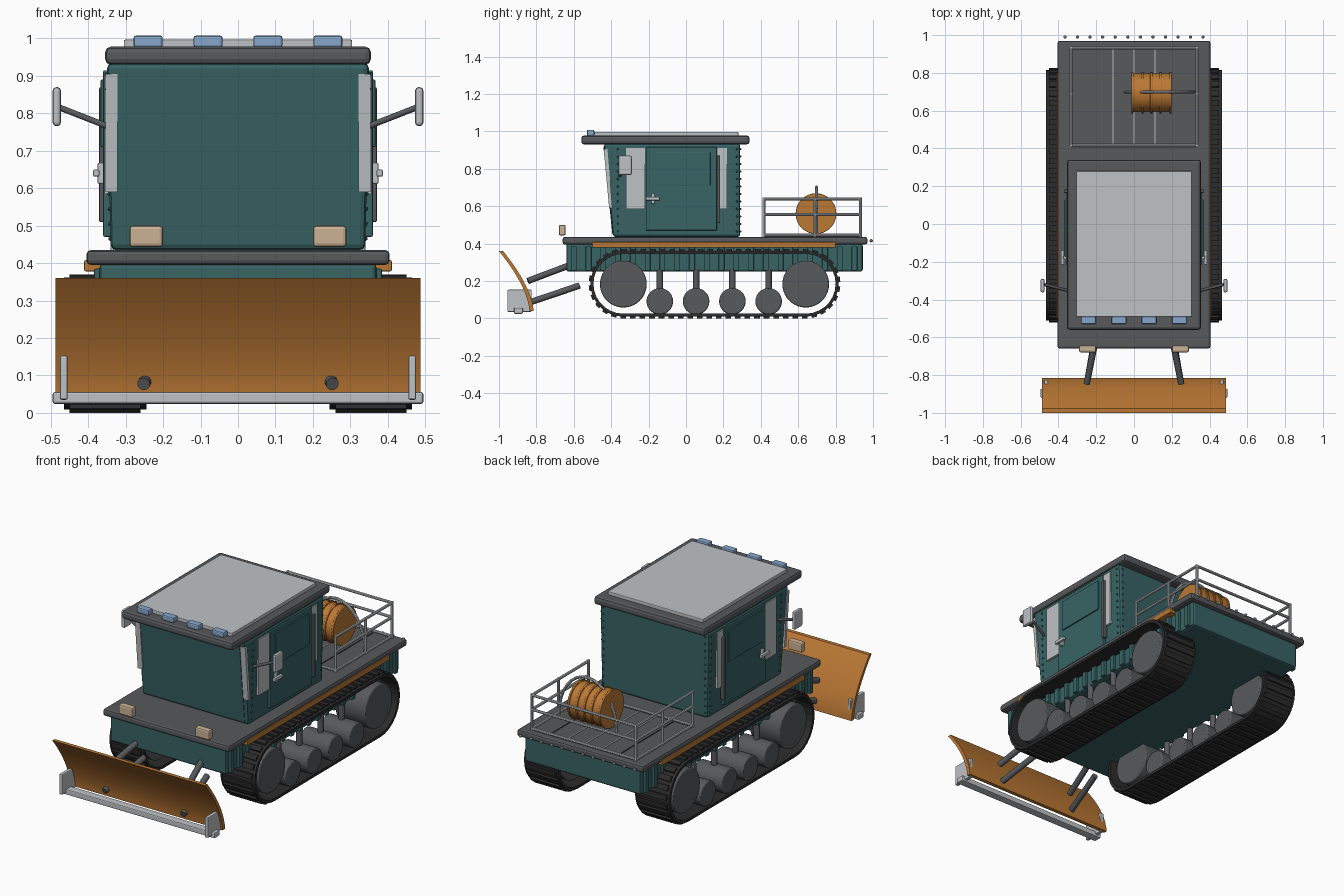
import bpy, bmesh, math
from mathutils import Vector, Matrix

old = bpy.data.objects.get("Cube")
if old:
    bpy.data.objects.remove(old)


def material(name, rgb):
    m = bpy.data.materials.new(name)
    m.use_nodes = True
    m.diffuse_color = (*rgb, 1)
    m.node_tree.nodes["Principled BSDF"].inputs["Base Color"].default_value = (*rgb, 1)
    return m


TEAL = material("teal paint", (0.04, 0.125, 0.13))
GREY = material("dark grey metal", (0.095, 0.1, 0.105))
BLACK = material("black rubber", (0.025, 0.025, 0.026))
ORANGE = material("orange paint", (0.5, 0.19, 0.035))
LIGHT = material("light grey metal", (0.52, 0.54, 0.56))
BLUE = material("blue lamp", (0.24, 0.38, 0.6))
TAN = material("tan lamp", (0.6, 0.45, 0.3))


def finish(name, bm, mat, bevel=0, smooth=False):
    bmesh.ops.recalc_face_normals(bm, faces=bm.faces)
    me = bpy.data.meshes.new(name)
    bm.to_mesh(me)
    bm.free()
    ob = bpy.data.objects.new(name, me)
    bpy.context.collection.objects.link(ob)
    me.materials.append(mat)
    if bevel:
        b = ob.modifiers.new("bevel", "BEVEL")
        b.width, b.segments = bevel, 2
    if smooth:
        bpy.ops.object.select_all(action="DESELECT")
        ob.select_set(True)
        bpy.context.view_layer.objects.active = ob
        bpy.ops.object.shade_smooth_by_angle(angle=math.radians(35))
    return ob


def add_box(bm, centre, size, rot=Matrix()):
    mat = Matrix.Translation(centre) @ rot @ Matrix.Diagonal((*size, 1))
    return bmesh.ops.create_cube(bm, size=1, matrix=mat)["verts"]


def box(name, x, y, z, mat, bevel=0):
    """Box from (low, high) ranges."""
    bm = bmesh.new()
    add_box(bm, [(a + b) / 2 for a, b in (x, y, z)], [abs(b - a) for a, b in (x, y, z)])
    return finish(name, bm, mat, bevel)


def add_rod(bm, a, b, r, sides=12):
    a, b = Vector(a), Vector(b)
    d = b - a
    mat = Matrix.Translation((a + b) / 2) @ d.to_track_quat("Z", "Y").to_matrix().to_4x4()
    bmesh.ops.create_cone(bm, cap_ends=True, segments=sides, radius1=r, radius2=r,
                          depth=d.length, matrix=mat)


def rod(name, a, b, r, mat, sides=16, bevel=0):
    bm = bmesh.new()
    add_rod(bm, a, b, r, sides)
    return finish(name, bm, mat, bevel, True)


def prism(name, yz, x0, x1, mat, bevel=0, smooth=False):
    """Side profile extruded along x."""
    bm = bmesh.new()
    face = bm.faces.new([bm.verts.new((x0, y, z)) for y, z in yz])
    new = bmesh.ops.extrude_face_region(bm, geom=[face])["geom"]
    bmesh.ops.translate(bm, vec=(x1 - x0, 0, 0), verts=[v for v in new if isinstance(v, bmesh.types.BMVert)])
    return finish(name, bm, mat, bevel, smooth)


def studs(name, points, r, mat):
    bm = bmesh.new()
    for p in points:
        bmesh.ops.create_icosphere(bm, subdivisions=1, radius=r, matrix=Matrix.Translation(p))
    return finish(name, bm, mat)


# Hull, deck and side ribs
box("hull", (-0.37, 0.37), (-0.64, 0.945), (0.25, 0.4), TEAL, 0.012)
box("deck", (-0.405, 0.405), (-0.66, 0.97), (0.395, 0.435), GREY, 0.012)
bm = bmesh.new()
for s in (-1, 1):
    for i in range(20):
        add_box(bm, (s * 0.372, -0.6 + i * 0.079, 0.32), (0.026, 0.03, 0.13))
finish("hull_ribs", bm, TEAL, 0.004)
studs("rear_knobs", [(-0.365 + i * 0.0664, 0.99, 0.415) for i in range(12)], 0.01, LIGHT)

# Cab, wider and further forward at the top
bm = bmesh.new()
for v in add_box(bm, (0, -0.05, 0.685), (0.68, 0.68, 0.5)):
    if v.co.z > 0.6:
        v.co.x *= 1.03
        if v.co.y < 0:
            v.co.y -= 0.05
finish("cab", bm, TEAL, 0.015)
prism("windscreen_panel", [(-0.394, 0.45), (-0.442, 0.92), (-0.43, 0.92), (-0.38, 0.45)],
      -0.318, 0.318, TEAL)
box("roof", (-0.355, 0.355), (-0.56, 0.34), (0.93, 0.978), GREY, 0.015)
box("roof_plate", (-0.305, 0.305), (-0.49, 0.28), (0.97, 0.997), LIGHT, 0.004)
for x in (-0.24, -0.08, 0.08, 0.24):
    box("roof_lamp", (x - 0.039, x + 0.039), (-0.53, -0.49), (0.976, 1.008), BLUE, 0.007)

for s in (-1, 1):
    # Cab side: windows, door and fittings
    prism("corner_window", [(-0.411, 0.59), (-0.44, 0.905), (-0.42, 0.905), (-0.393, 0.59)],
          s * 0.322, s * 0.354, LIGHT)
    box("front_side_window", (s * 0.34, s * 0.356), (-0.32, -0.22), (0.585, 0.91), LIGHT)
    box("rear_side_window", (s * 0.34, s * 0.356), (0.165, 0.22), (0.585, 0.91), LIGHT)
    box("door", (s * 0.335, s * 0.36), (-0.215, 0.165), (0.47, 0.915), TEAL, 0.004)
    box("door_window", (s * 0.35, s * 0.367), (-0.175, 0.13), (0.71, 0.89), TEAL, 0.003)
    box("door_bar", (s * 0.345, s * 0.371), (0.165, 0.182), (0.51, 0.87), GREY, 0.004)
    box("handle_plate", (s * 0.355, s * 0.375), (-0.185, -0.168), (0.612, 0.668), LIGHT, 0.003)
    box("handle_lever", (s * 0.37, s * 0.387), (-0.215, -0.14), (0.631, 0.65), LIGHT, 0.004)
    studs("cab_rivets", [(s * (0.341 + 0.01 * i / 11), y, 0.465 + i * 0.04)
                         for y in (-0.365, 0.272) for i in range(12)], 0.006, TEAL)
    studs("rear_cab_rivets", [(s * 0.325, 0.291, 0.465 + i * 0.04) for i in range(12)], 0.006, TEAL)

    # Mirrors and headlights
    rod("mirror_arm", (s * 0.34, -0.355, 0.762), (s * 0.475, -0.32, 0.815), 0.008, GREY)
    box("mirror", (s * 0.473, s * 0.495), (-0.362, -0.29), (0.766, 0.87), LIGHT, 0.009)
    box("headlight", (s * 0.2, s * 0.29), (-0.68, -0.643), (0.443, 0.5), TAN, 0.009)
    box("side_strip", (s * 0.36, s * 0.411), (-0.5, 0.8), (0.378, 0.408), ORANGE, 0.004)

    # Track belt as a hollow stadium loop with lugs
    y0, y1, zc, x0, x1 = -0.335, 0.64, 0.185, s * 0.245, s * 0.465
    half = (y1 - y0) / 2
    mid = (y0 + y1) / 2

    def loop(r, n=14):
        out = []
        for c, start in ((y1, -math.pi / 2), (y0, math.pi / 2)):
            for i in range(n + 1):
                a = start + math.pi * i / n
                out.append((c + r * math.cos(a), zc + r * math.sin(a)))
        return out

    bm = bmesh.new()
    rings = [[bm.verts.new((x, y, z)) for y, z in loop(r)]
             for x, r in ((x0, 0.16), (x0, 0.176), (x1, 0.176), (x1, 0.16))]
    for k in range(4):
        a, b = rings[k], rings[(k + 1) % 4]
        for i in range(len(a)):
            j = (i + 1) % len(a)
            bm.faces.new((a[i], a[j], b[j], b[i]))
    finish("track_belt", bm, BLACK)
    bm = bmesh.new()
    r, count = 0.177, 60
    total = 4 * half + 2 * math.pi * r
    for i in range(count):
        d = total * i / count
        back = d >= total / 2
        d %= total / 2
        if d < 2 * half:
            p, ang = (d - half, -r), 0
        else:
            ang = (d - 2 * half) / r
            p = (half + r * math.sin(ang), -r * math.cos(ang))
        f = -1 if back else 1
        add_box(bm, (s * 0.355, mid + f * p[0], zc + f * p[1]), (0.19, 0.03, 0.016),
                Matrix.Rotation(ang, 4, "X"))
    finish("track_lugs", bm, BLACK)

    # Wheels and their posts
    for y in (y0, y1):
        rod("drive_wheel", (s * 0.26, y, 0.183), (s * 0.452, y, 0.183), 0.125, GREY, 40, 0.006)
    for i in range(4):
        y = -0.14 + i * 0.194
        rod("road_wheel", (s * 0.26, y, 0.091), (s * 0.452, y, 0.091), 0.071, GREY, 32, 0.006)
        rod("wheel_post", (s * 0.355, y, 0.1), (s * 0.355, y, 0.27), 0.017, GREY)

    # Blade arms and end plates
    rod("upper_blade_arm", (s * 0.205, -0.62, 0.285), (s * 0.25, -0.845, 0.2), 0.017, GREY)
    rod("lower_blade_arm", (s * 0.2, -0.57, 0.175), (s * 0.252, -0.86, 0.077), 0.017, GREY)
    box("blade_end_plate", (s * 0.455, s * 0.476), (-0.955, -0.825), (0.035, 0.153), LIGHT, 0.005)

# Curved blade and its cutting bar
steps = [i / 12 for i in range(13)]
front = [(-0.837 - 0.163 * t ** 1.6, 0.04 + 0.32 * t) for t in steps]
rear = [(y + 0.022, z) for y, z in reversed(front)]
prism("blade", front + rear, -0.488, 0.488, ORANGE, 0, True)
box("cutting_bar", (-0.495, 0.495), (-0.92, -0.872), (0.024, 0.056), LIGHT, 0.006)

# Cargo floor
bm = bmesh.new()
for i in range(6):
    add_box(bm, (-0.275 + i * 0.11, 0.675, 0.436), (0.104, 0.5, 0.008))
finish("cargo_floor", bm, GREY)
bm = bmesh.new()
for x in (-0.11, 0, 0.11):
    add_box(bm, (x, 0.675, 0.439), (0.005, 0.5, 0.006))
finish("floor_strips", bm, LIGHT)

# Cargo rails
bm = bmesh.new()
X, Y0, Y1 = 0.333, 0.416, 0.932
for z in (0.445, 0.555, 0.638):
    for s in (-1, 1):
        add_rod(bm, (s * X, Y0, z), (s * X, Y1, z), 0.008, 8)
    add_rod(bm, (-X, Y1, z), (X, Y1, z), 0.008, 8)
add_rod(bm, (-X, Y0, 0.445), (X, Y0, 0.445), 0.008, 8)
for s in (-1, 1):
    for y in (Y0, 0.69, Y1):
        add_rod(bm, (s * X, y, 0.43), (s * X, y, 0.645), 0.008, 8)
finish("cargo_rails", bm, LIGHT, 0, True)

# Barrel with hoops and a strap arch
rod("barrel", (-0.01, 0.695, 0.56), (0.195, 0.695, 0.56), 0.103, ORANGE, 32, 0.006)
for x in (-0.008, 0.045, 0.092, 0.14, 0.193):
    rod("barrel_hoop", (x - 0.006, 0.695, 0.56), (x + 0.006, 0.695, 0.56), 0.109, ORANGE, 32, 0.002)
arch = [(0.14 - 0.185 * math.cos(a), 0.698, 0.44 + 0.262 * math.sin(a))
        for a in (math.pi * i / 16 for i in range(17))]
bm = bmesh.new()
for a, b in zip(arch, arch[1:]):
    add_rod(bm, a, b, 0.008, 8)
finish("barrel_strap", bm, LIGHT, 0, True)
